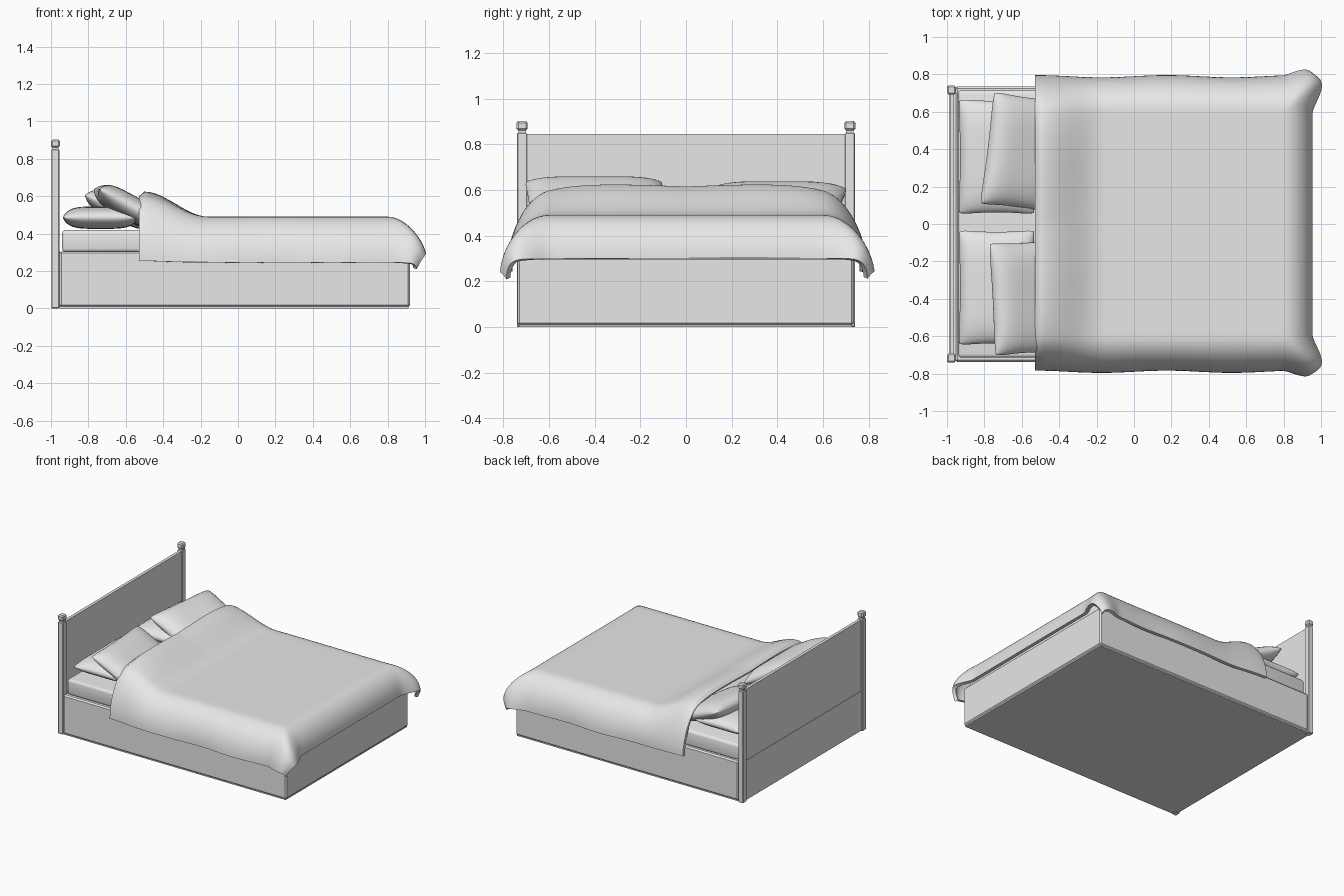
import bpy, bmesh
from math import sin, cos, pi, radians
from mathutils import Matrix

default = bpy.data.objects.get("Cube")
if default:
    bpy.data.objects.remove(default, do_unlink=True)

grey = bpy.data.materials.new("plain_grey")
grey.use_nodes = True
grey.diffuse_color = (0.8, 0.8, 0.8, 1)
grey.node_tree.nodes["Principled BSDF"].inputs["Base Color"].default_value = (0.8, 0.8, 0.8, 1)


def finish(bm, name, smooth_angle=None):
    bmesh.ops.recalc_face_normals(bm, faces=bm.faces)
    mesh = bpy.data.meshes.new(name)
    bm.to_mesh(mesh)
    bm.free()
    mesh.materials.append(grey)
    ob = bpy.data.objects.new(name, mesh)
    bpy.context.collection.objects.link(ob)
    if smooth_angle:
        bpy.ops.object.select_all(action='DESELECT')
        ob.select_set(True)
        bpy.context.view_layer.objects.active = ob
        bpy.ops.object.shade_smooth_by_angle(angle=radians(smooth_angle))
    return ob


def box(name, x, y, z, bevel=0.0, segments=1):
    """Box from three (low, high) ranges."""
    bm = bmesh.new()
    bmesh.ops.create_cube(bm, size=1)
    for v in bm.verts:
        for i, (lo, hi) in enumerate((x, y, z)):
            v.co[i] = hi if v.co[i] > 0 else lo
    if bevel:
        bmesh.ops.bevel(bm, geom=list(bm.edges), offset=bevel, segments=segments,
                        profile=0.5, affect='EDGES')
    return finish(bm, name, 40 if segments > 1 else None)


def add_grid(bm, rows):
    """Skin a rectangular array of points with quads."""
    grid = [[bm.verts.new(p) for p in row] for row in rows]
    for a, b in zip(grid, grid[1:]):
        for j in range(len(a) - 1):
            bm.faces.new((a[j], b[j], b[j + 1], a[j + 1]))


# Bed base and its thin plinth
box("bed_base", (-0.955, 0.92), (-0.738, 0.735), (0.008, 0.305), 0.01)
box("plinth", (-0.955, 0.912), (-0.73, 0.727), (0, 0.01))

# Mattress
box("mattress", (-0.94, 0.89), (-0.715, 0.715), (0.3, 0.42), 0.02, 3)

# Headboard: thin upper panel over a slightly thicker lower one
box("headboard_panel", (-0.985, -0.962), (-0.7, 0.7), (0.3, 0.845))
box("headboard_lower_panel", (-0.988, -0.953), (-0.7, 0.7), (0.005, 0.305))

# Headboard posts with neck and cap
for side, name in ((1, "left"), (-1, "right")):
    def span(half):
        return (side * 0.717 - half, side * 0.717 + half)
    box(name + "_post", (-0.998, -0.955), span(0.022), (0, 0.85), 0.004)
    box(name + "_post_neck", (-0.992, -0.961), span(0.017), (0.845, 0.868))
    box(name + "_post_cap", (-1.0, -0.953), span(0.024), (0.86, 0.902), 0.008)


def pillow(name, center, half_x, half_y, half_z, tilt=0, turn=0):
    """Cushion pinched at its edges, with slightly drawn-in sides."""
    n = 22
    bm = bmesh.new()
    place = (Matrix.Translation(center) @ Matrix.Rotation(radians(turn), 4, 'Z')
             @ Matrix.Rotation(radians(tilt), 4, 'Y')
             @ Matrix.Diagonal((half_x, half_y, half_z, 1)))
    steps = [sin(pi / 2 * (2 * i / n - 1)) for i in range(n + 1)]
    for sign in (1, -1):
        rows = []
        for u in steps:
            rows.append([(u * (1 - 0.05 * (1 - v * v) * u * u - 0.03 * v ** 8),
                          v * (1 - 0.04 * (1 - u * u) * v * v - 0.03 * u ** 8),
                          sign * ((1 - u ** 4) * (1 - v ** 4)) ** 0.55) for v in steps])
        add_grid(bm, rows)
    bmesh.ops.remove_doubles(bm, verts=bm.verts, dist=1e-4)
    bm.transform(place)
    finish(bm, name, 75)


# Flat pillows, then the ones leaning on them
pillow("left_lower_pillow", (-0.735, 0.36, 0.485), 0.205, 0.31, 0.06)
pillow("right_lower_pillow", (-0.735, -0.34, 0.485), 0.205, 0.31, 0.06)
pillow("left_upper_pillow", (-0.605, 0.385, 0.53), 0.2, 0.305, 0.068, 23, -7)
pillow("right_upper_pillow", (-0.58, -0.395, 0.54), 0.205, 0.305, 0.065, 29, 3)


def smoothstep(t):
    t = min(max(t, 0), 1)
    return t * t * (3 - 2 * t)


def drape(x, y, a, b, side):
    """Duvet point: a and b are how far it has dropped at foot and side, 0 to 1."""
    x_out = x + 0.05 * a * sin(pi * b ** 0.6)
    y_out = y + side * 0.03 * b * sin(pi * a ** 0.6)
    y_out += 0.006 * b * sin(9 * x)
    drop = ((0.19 * a) ** 3 + (0.245 * b) ** 3) ** (1 / 3)
    # Swell where the duvet covers the leaning pillows
    swell = 0.135 * (1 - smoothstep((x + 0.5) / 0.34)) - 0.025 * smoothstep((-0.5 - x) / 0.03)
    swell *= max(0, 1 - (abs(y) / 0.8) ** 6) * (0.93 + 0.07 * sin(abs(y) * 4.2))
    ripple = 0.003 * sin(14 * x + 3 * y) * (a + b) / 2
    return (x_out, y_out, 0.49 - drop + swell + ripple)


# Duvet: flat on top, rolling over the foot and both sides
curve = [pi / 2 * i / 14 for i in range(1, 15)]
along = [(-0.53 + 1.33 * (i / 40) ** 1.3, 0) for i in range(41)]
along += [(0.8 + 0.155 * sin(t), 1 - cos(t)) for t in curve]
half = [(0.6 + 0.19 * sin(t), 1 - cos(t)) for t in curve]
across = [(-y, b, -1) for y, b in reversed(half)]
across += [(-0.6 + 1.2 * i / 30, 0, 0) for i in range(31)]
across += [(y, b, 1) for y, b in half]
bm = bmesh.new()
add_grid(bm, [[drape(x, y, a, b, s) for y, b, s in across] for x, a in along])
bm.normal_update()
# Face normals point up so that the thickness grows inwards
if sum(f.normal.z for f in bm.faces) < 0:
    bmesh.ops.reverse_faces(bm, faces=bm.faces)
shell = bmesh.ops.solidify(bm, geom=list(bm.faces), thickness=0.025)
duvet = finish(bm, "duvet", 50)
